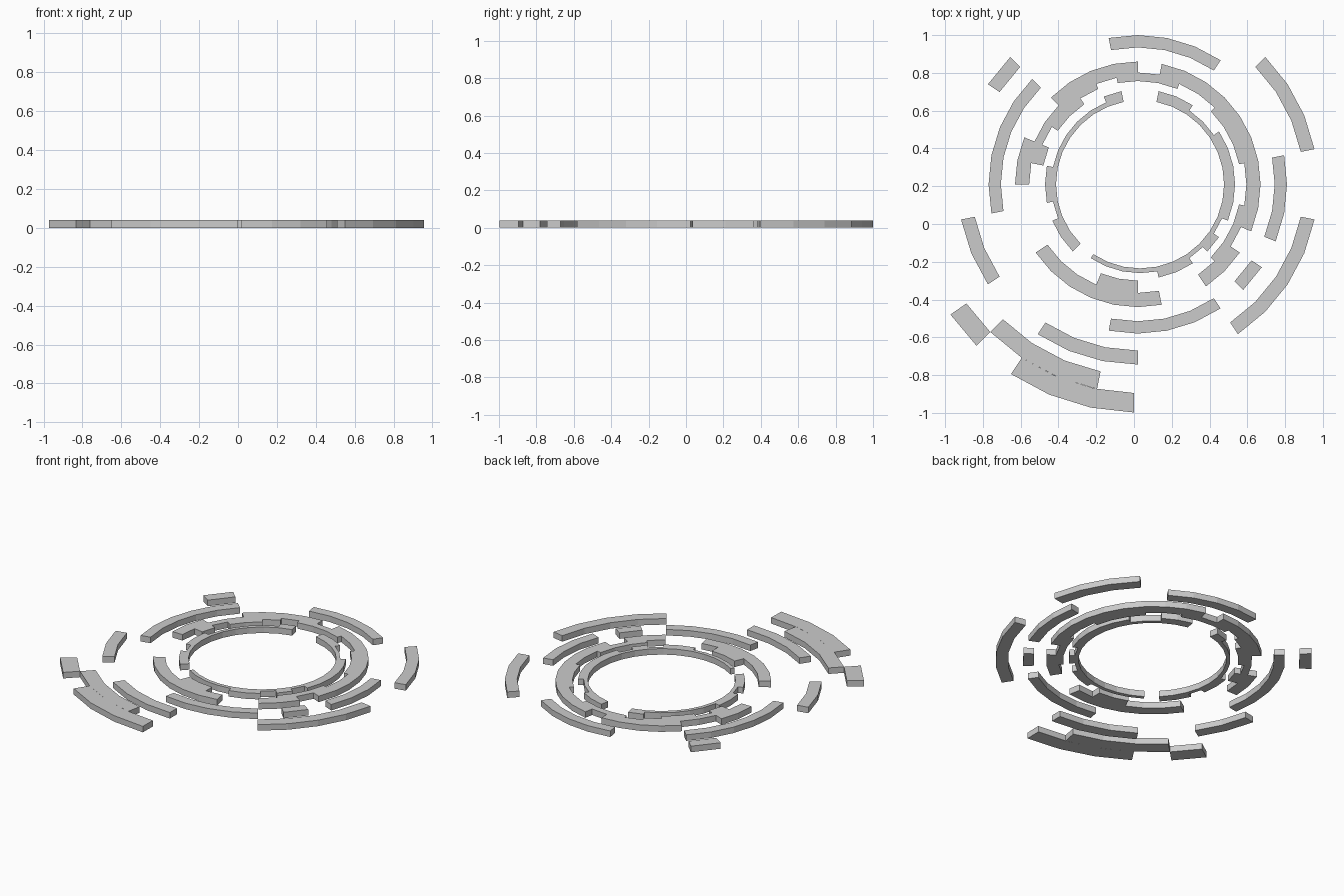
import bpy, bmesh
from math import cos, sin, radians

if "Cube" in bpy.data.objects:
    bpy.data.objects.remove(bpy.data.objects["Cube"])

HEIGHT = 0.04
STEP = 11.25          # 32-sided rings
MAIN = (0.02, 0.21)
INNER = (0.032, 0.21)


def arc_blocks(name, centre, r_in, r_out, spans):
    """One object made of flat curved blocks, each span = (start, end) in degrees."""
    bm = bmesh.new()
    for a0, a1 in spans:
        n = max(1, round((a1 - a0) / STEP))
        sections = []
        for i in range(n + 1):
            a = radians(a0 + (a1 - a0) * i / n)
            sections.append([bm.verts.new((centre[0] + r * cos(a), centre[1] + r * sin(a), z))
                             for r, z in ((r_in, 0), (r_out, 0), (r_out, HEIGHT), (r_in, HEIGHT))])
        for s, t in zip(sections, sections[1:]):
            for k in range(4):
                m = (k + 1) % 4
                bm.faces.new((s[k], s[m], t[m], t[k]))
        bm.faces.new(sections[0][::-1])
        bm.faces.new(sections[-1])
    bmesh.ops.recalc_face_normals(bm, faces=bm.faces)
    mesh = bpy.data.meshes.new(name)
    bm.to_mesh(mesh)
    bm.free()
    ob = bpy.data.objects.new(name, mesh)
    bpy.context.collection.objects.link(ob)


# thin innermost band and the wider teeth on it
arc_blocks("inner_band", INNER, 0.445, 0.47, [(101.25, 225), (-123.75, 78.75)])
arc_blocks("inner_teeth", INNER, 0.455, 0.503,
           [(101.25, 112.5), (168.75, 191.25), (202.5, 225), (56.25, 78.75),
            (-22.5, 33.75), (-45, -33.75), (-78.75, -56.25)])

# overlapping middle rings
arc_blocks("middle_ring_small", MAIN, 0.51, 0.575,
           [(123.75, 146.25), (157.5, 168.75), (247.5, 270)])
arc_blocks("middle_ring_medium", MAIN, 0.547, 0.592,
           [(67.5, 101.25), (112.5, 168.75), (11.25, 45), (-45, -11.25)])
arc_blocks("middle_ring_large", MAIN, 0.575, 0.65,
           [(90, 135), (-22.5, 78.75), (157.5, 180), (213.75, 281.25), (-56.25, -33.75)])

# separate outer rings
arc_blocks("outer_ring", MAIN, 0.725, 0.79,
           [(56.25, 101.25), (-22.5, 11.25), (-101.25, -56.25), (135, 191.25), (-45, -33.75)])
arc_blocks("far_ring", MAIN, 0.88, 0.954,
           [(11.25, 45), (-56.25, -11.25), (191.25, 213.75), (135, 146.25), (236.25, 270)])

# stray blocks at the front left
arc_blocks("edge_ring_near", MAIN, 1.01, 1.105, [(225, 258.75)])
arc_blocks("edge_ring_far", MAIN, 1.105, 1.208, [(214.8, 225), (236.25, 269)])
